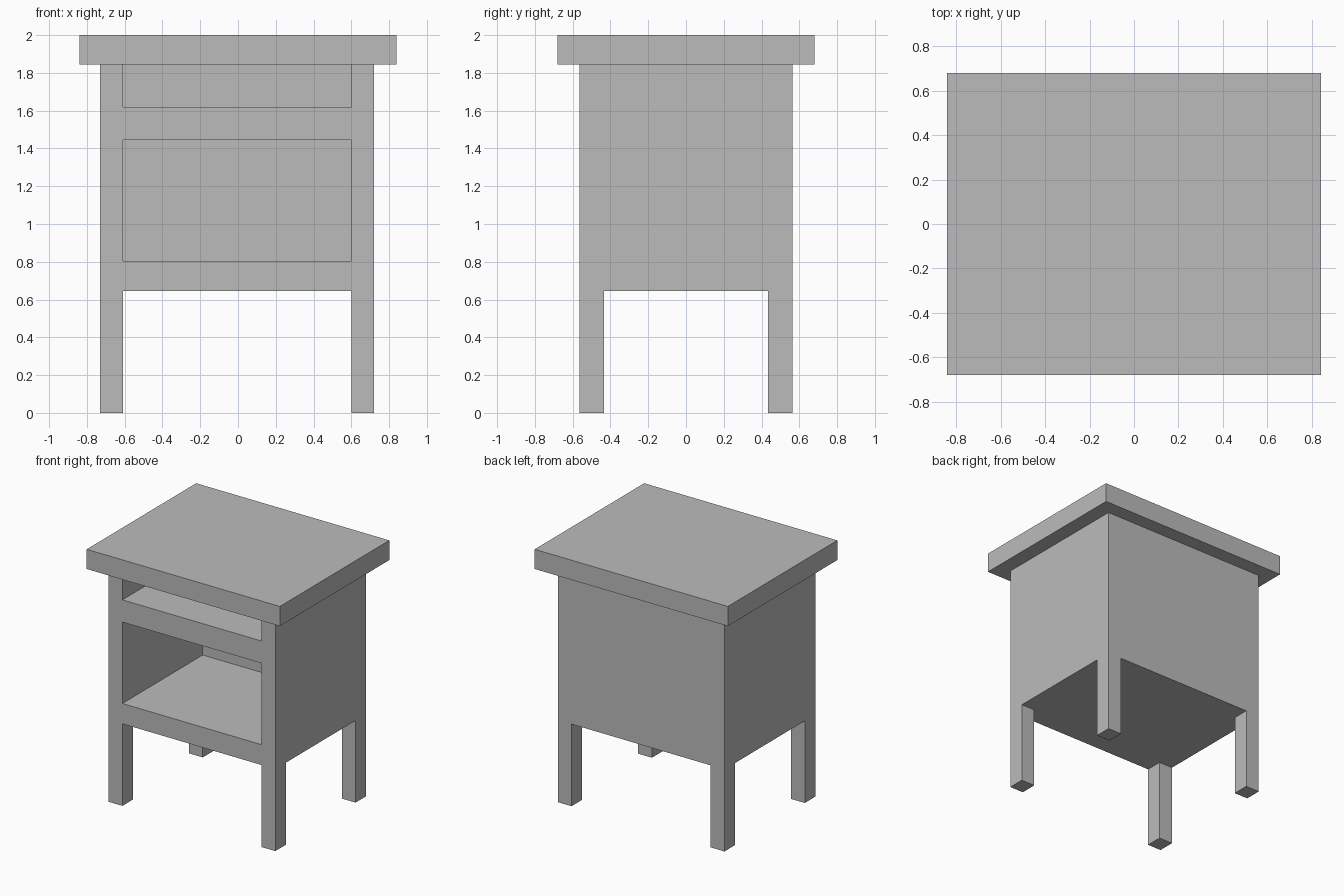
import bpy
from mathutils import Vector

default = bpy.data.objects.get("Cube")
if default:
    bpy.data.objects.remove(default, do_unlink=True)

grey = bpy.data.materials.new("plain grey")
grey.use_nodes = True
grey.diffuse_color = (0.5, 0.5, 0.5, 1)
grey.node_tree.nodes["Principled BSDF"].inputs["Base Color"].default_value = (0.5, 0.5, 0.5, 1)


def box(name, low, high):
    """Box between two opposite corners."""
    low, high = Vector(low), Vector(high)
    bpy.ops.mesh.primitive_cube_add(size=1)
    obj = bpy.context.object
    obj.name = obj.data.name = name
    for v in obj.data.vertices:
        v.co = [(low[i] if v.co[i] < 0 else high[i]) for i in range(3)]
    obj.data.materials.append(grey)
    return obj


def carve(target, low, high):
    """Cut a box-shaped hollow out of the target."""
    cutter = box("cutter", low, high)
    cutter.hide_render = True
    mod = target.modifiers.new("hollow", "BOOLEAN")
    mod.operation = "DIFFERENCE"
    mod.solver = "EXACT"
    mod.object = cutter
    bpy.context.view_layer.objects.active = target
    bpy.ops.object.modifier_apply(modifier=mod.name)
    bpy.data.objects.remove(cutter, do_unlink=True)


LEFT, RIGHT = -0.73, 0.72            # outer sides
IN_LEFT, IN_RIGHT = -0.61, 0.60      # inner sides of walls and legs
DEPTH, IN_DEPTH = 0.565, 0.433       # outer and inner half depth
LEG_TOP, BODY_TOP = 0.645, 1.845

# Cabinet and its four legs as one solid
cabinet = box("cabinet_with_legs", (LEFT, -DEPTH, 0), (RIGHT, DEPTH, BODY_TOP))

# Gaps between the legs
carve(cabinet, (IN_LEFT, -1, -1), (IN_RIGHT, 1, LEG_TOP))
carve(cabinet, (-1, -IN_DEPTH, -1), (1, IN_DEPTH, LEG_TOP))

# Open compartment and the drawer slot above it
carve(cabinet, (IN_LEFT, -1, 0.805), (IN_RIGHT, IN_DEPTH, 1.445))
carve(cabinet, (IN_LEFT, -1, 1.62), (IN_RIGHT, IN_DEPTH, 2))

# Overhanging table top
box("table_top", (-0.84, -0.68, BODY_TOP), (0.84, 0.68, 2))
